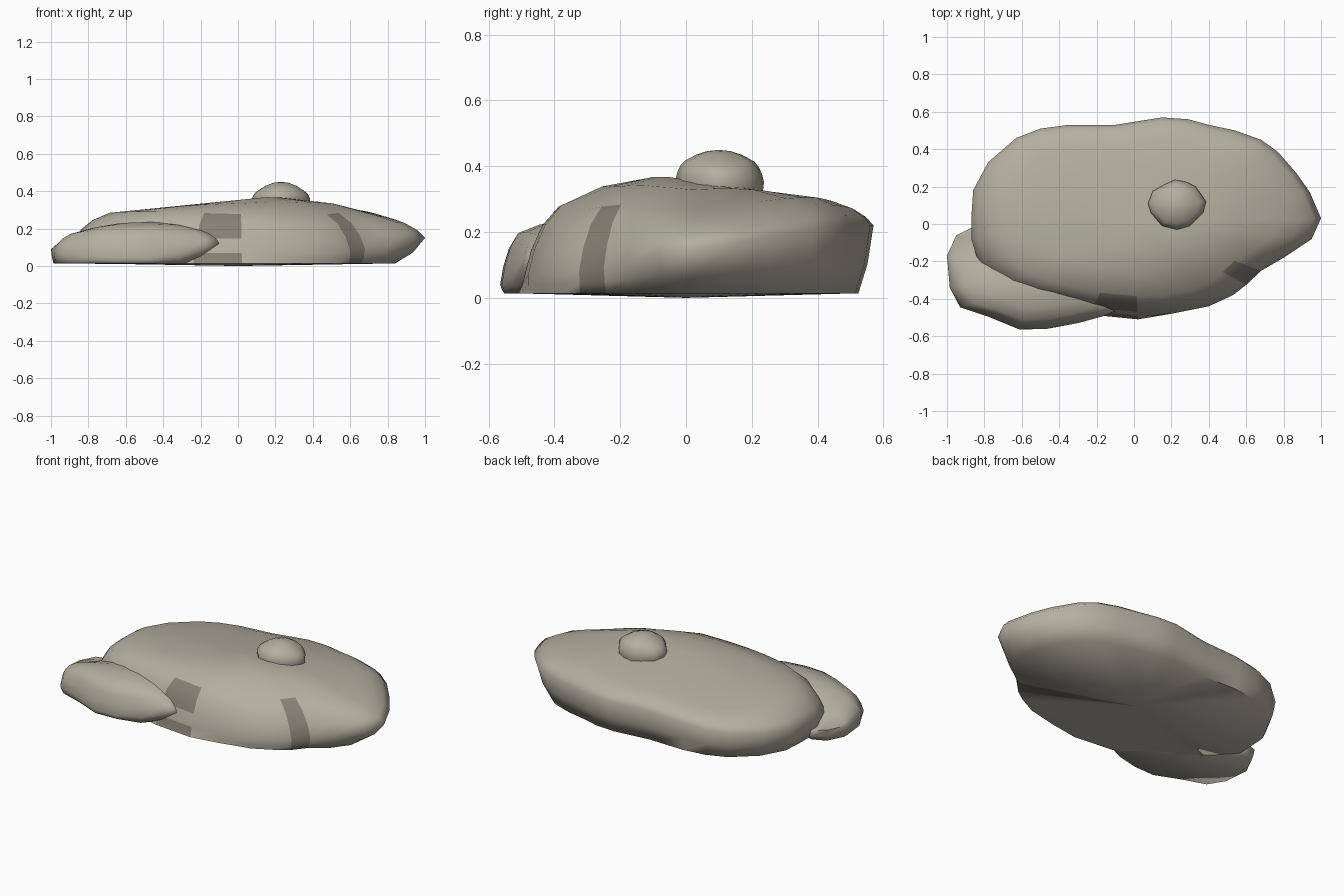
import bpy, bmesh, math

if "Cube" in bpy.data.objects:
    bpy.data.objects.remove(bpy.data.objects["Cube"])


def material(name, rgb):
    m = bpy.data.materials.new(name)
    m.diffuse_color = (*rgb, 1)
    m.use_nodes = True
    m.node_tree.nodes["Principled BSDF"].inputs["Base Color"].default_value = m.diffuse_color
    return m


stone = material("warm_grey_stone", (0.45, 0.425, 0.35))
dark = material("dark_grey_stone", (0.23, 0.22, 0.175))


def rock(name, centre, outline, base_z, low_z, top, is_dark=lambda col, row: False):
    """Loft a flat stone; outline points are (x, y, rim height, underside scale)."""
    cx, cy = centre
    bm = bmesh.new()

    def ring(scale_height):
        verts = []
        for x, y, rim, under in outline:
            dx, dy = x - cx, y - cy
            zs = top(cx + dx * 0.79, cy + dy * 0.79)
            s, z = scale_height(dx, dy, rim, under, zs)
            verts.append(bm.verts.new((cx + dx * s, cy + dy * s, z)))
        return verts

    # underside edge, lower flank, rim, two rounded shoulder rings, then the crown
    rings = [ring(lambda dx, dy, r, u, zs: (u, base_z)),
             ring(lambda dx, dy, r, u, zs: (u + 0.6 * (1 - u), base_z + 0.43 * (r - base_z))),
             ring(lambda dx, dy, r, u, zs: (1, r)),
             ring(lambda dx, dy, r, u, zs: (0.96, r + 0.37 * (zs - r))),
             ring(lambda dx, dy, r, u, zs: (0.89, r + 0.73 * (zs - r)))]
    for k in (0.79, 0.53, 0.27):
        rings.append(ring(lambda dx, dy, r, u, zs: (k, top(cx + dx * k, cy + dy * k))))
    bottom = bm.verts.new((cx, cy, low_z))
    peak = bm.verts.new((cx, cy, top(cx, cy)))

    n = len(outline)
    for i in range(n):
        j = (i + 1) % n
        faces = [(-1, bm.faces.new((bottom, rings[0][j], rings[0][i])))]
        for row in range(len(rings) - 1):
            a, b = rings[row], rings[row + 1]
            faces.append((row, bm.faces.new((a[i], a[j], b[j], b[i]))))
        faces.append((len(rings), bm.faces.new((rings[-1][i], rings[-1][j], peak))))
        for row, f in faces:
            f.material_index = int(is_dark(i, row))
    me = bpy.data.meshes.new(name)
    bm.to_mesh(me)
    bm.free()
    ob = bpy.data.objects.new(name, me)
    bpy.context.collection.objects.link(ob)
    me.materials.append(stone)
    me.materials.append(dark)
    bpy.ops.object.select_all(action='DESELECT')
    ob.select_set(True)
    bpy.context.view_layer.objects.active = ob
    bpy.ops.object.shade_smooth_by_angle(angle=math.radians(75))
    return ob


# Large slab, counter-clockwise from its right tip
slab = [(1.0, 0.03, .15, .84), (.94, .17, .17, .88), (.87, .27, .19, .90),
        (.77, .385, .21, .91), (.68, .45, .22, .92), (.54, .50, .22, .92),
        (.40, .53, .22, .92), (.29, .56, .22, .92), (.15, .57, .22, .92),
        (-.10, .53, .21, .94), (-.35, .53, .20, .95), (-.50, .51, .19, .95),
        (-.63, .46, .18, .95), (-.78, .33, .17, .95), (-.86, .18, .16, .95),
        (-.87, .03, .15, .95), (-.87, -.08, .14, .95), (-.83, -.21, .12, .98),
        (-.71, -.33, .10, 1.0), (-.57, -.39, .08, 1.0), (-.40, -.43, .07, 1.02),
        (-.23, -.465, .07, 1.04), (.02, -.49, .07, 1.04), (.20, -.48, .07, 1.0),
        (.40, -.44, .07, .99), (.53, -.38, .07, .98), (.60, -.325, .08, .99),
        (.68, -.25, .09, .97), (.80, -.18, .11, .95), (.95, -.08, .14, .88)]


def slab_top(x, y):
    a = 0.265 * (x - 0.15) ** 2 if x > 0.15 else 0.1 * (0.15 - x)
    b = 0.95 * (y + 0.08) ** 2 if y < -0.05 else 0.165 * (y + 0.05)
    corner = 0.75 * max(0, x - 0.15) * max(0, -y - 0.05) - 0.08 * x * max(0, y)
    return 0.368 - math.hypot(a, b) - corner


# Dark stripe on the front right, dark patches near the front middle
rock("large_flat_stone", (0, 0), slab, 0.014, 0.0, slab_top,
     lambda col, row: (col == 26 and row < 5) or (col == 21 and row in (0, 1, 3, 4)))

# Smaller stone tucked under the front left
small = [(-.10, -.465, .12, .65), (-.14, -.36, .10, .85), (-.40, -.24, .08, .95),
         (-.65, -.08, .07, .95), (-.87, -.02, .08, .95), (-.95, -.06, .09, .96),
         (-1.0, -.17, .09, .97), (-.985, -.34, .08, .97), (-.93, -.445, .06, .95),
         (-.78, -.495, .05, .95), (-.61, -.565, .04, .95), (-.46, -.56, .04, .95),
         (-.30, -.53, .06, .92), (-.17, -.495, .10, .75)]
rock("small_flat_stone", (-.55, -.32), small, 0.014, 0.01,
     lambda x, y: 0.235 - 0.4 * (x + .5) ** 2 - 1.7 * (y + .36) ** 2)

# Pebble resting on top
pebble = [(.385, .12), (.33, .20), (.28, .225), (.22, .237), (.17, .215), (.10, .175),
          (.075, .11), (.09, .06), (.15, -.01), (.23, -.03), (.30, -.01), (.37, .06)]
rock("top_pebble", (.23, .1), [(x, y, .36 - .06 * (y - .1), .97) for x, y in pebble],
     0.32, 0.31, lambda x, y: 0.45 - 3.1 * ((x - .23) ** 2 + (y - .1) ** 2))
